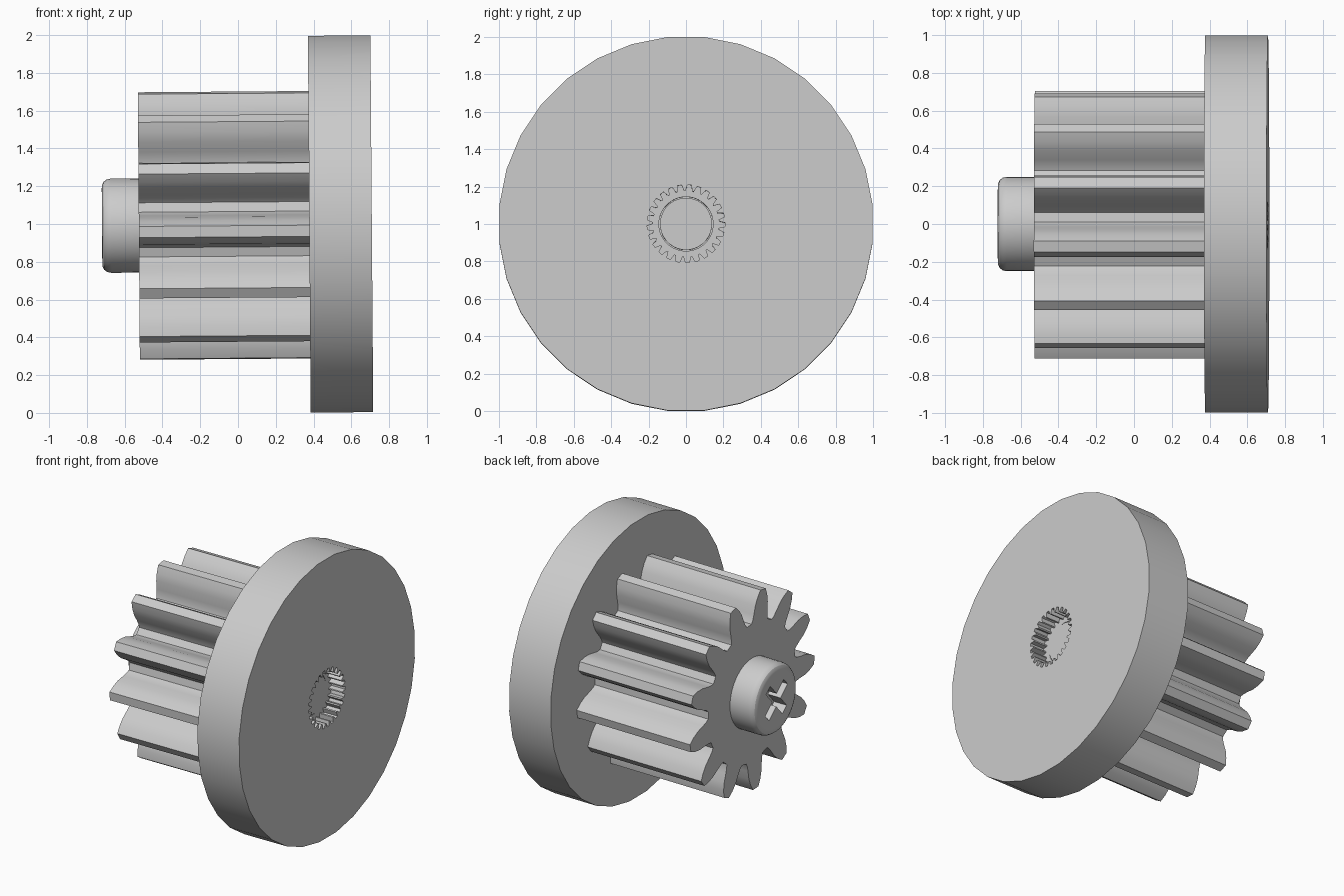
import bpy
from math import sin, cos, pi, radians

cube = bpy.data.objects.get("Cube")
if cube:
    bpy.data.objects.remove(cube)

TILT = -0.0075          # the shaft leans very slightly
AXIS_Z = 0.996

grey = bpy.data.materials.new("light_grey")
grey.use_nodes = True
COLOUR = (0.6, 0.6, 0.6, 1)
grey.diffuse_color = COLOUR
grey.node_tree.nodes["Principled BSDF"].inputs["Base Color"].default_value = COLOUR


def polar(r, a):
    """Point of a cross-section; the angle runs from the front (-y) upward."""
    return (-r * cos(a), r * sin(a))


def circle(n=32):
    return [polar(1, 2 * pi * (i + 0.5) / n) for i in range(n)]


def loft(name, outline, rings):
    """Sweep a closed outline along x through (x, scale) rings and cap the ends."""
    n = len(outline)
    verts = [(x, y * s, z * s) for x, s in rings for y, z in outline]
    faces = [(k * n + i, k * n + (i + 1) % n, (k + 1) * n + (i + 1) % n, (k + 1) * n + i)
             for k in range(len(rings) - 1) for i in range(n)]
    faces.append(tuple(reversed(range(n))))
    faces.append(tuple(range((len(rings) - 1) * n, len(rings) * n)))
    mesh = bpy.data.meshes.new(name)
    mesh.from_pydata(verts, [], faces)
    mesh.materials.append(grey)
    obj = bpy.data.objects.new(name, mesh)
    bpy.context.collection.objects.link(obj)
    # consistent outward normals
    import bmesh
    bm = bmesh.new()
    bm.from_mesh(mesh)
    bmesh.ops.recalc_face_normals(bm, faces=bm.faces)
    bm.to_mesh(mesh)
    bm.free()
    return obj


def activate(obj):
    bpy.ops.object.select_all(action='DESELECT')
    obj.select_set(True)
    bpy.context.view_layer.objects.active = obj


def cut(obj, cutter):
    activate(obj)
    mod = obj.modifiers.new("cut", 'BOOLEAN')
    mod.operation = 'DIFFERENCE'
    mod.solver = 'EXACT'
    mod.object = cutter
    bpy.ops.object.modifier_apply(modifier=mod.name)
    bpy.data.objects.remove(cutter)


# Gear with involute-like teeth: (radius, half angle in degrees) of one flank
TEETH = 13
FLANK = [(0.497, 10.9), (0.52, 9.3), (0.555, 8.1), (0.615, 6.7), (0.665, 4.8), (0.711, 2.4)]
gear_outline = []
for t in range(TEETH):
    mid = radians(-2.8) + 2 * pi * t / TEETH
    gear_outline += [polar(r, mid - radians(h)) for r, h in FLANK]
    gear_outline += [polar(r, mid + radians(h)) for r, h in reversed(FLANK)]
gear = loft("gear", gear_outline, [(-0.525, 1), (0.3775, 1)])

# Disc with a splined socket and a bore
disc = loft("disc", circle(), [(0.3775, 1.002), (0.7085, 1.002)])
SPLINES = 25
spline_outline = []
for t in range(SPLINES):
    for r, f in ((0.176, 0), (0.176, 0.2), (0.208, 0.4), (0.208, 0.8)):
        spline_outline.append(polar(r, 2 * pi * (t + f) / SPLINES))
cut(disc, loft("socket_cutter", spline_outline, [(0.6, 1), (0.8, 1)]))
cut(disc, loft("bore_cutter", circle(), [(0.3, 0.145), (0.65, 0.145)]))

# Screw shank filling the bore
shank = loft("screw_shank", circle(), [(0.37, 0.139), (0.605, 0.139)])

# Screw head with rounded rim and cross recess
head = loft("screw_head", circle(48), [(-0.52, 0.25), (-0.672, 0.25), (-0.693, 0.246),
                                       (-0.71, 0.234), (-0.718, 0.218), (-0.72, 0.2)])
ARM, HALF = 0.14, 0.032
cross = []
for k in range(4):
    a = radians(48) + k * pi / 2
    for u, v in ((HALF, -HALF), (ARM, -HALF), (ARM, HALF)):
        cross.append((u * cos(a) - v * sin(a), u * sin(a) + v * cos(a)))
cut(head, loft("recess_cutter", cross, [(-0.8, 1), (-0.62, 1)]))

# Smooth shading and the common lean
for obj in (gear, disc, shank, head):
    activate(obj)
    bpy.ops.object.shade_smooth_by_angle(angle=radians(25))
    obj.rotation_euler = (0, TILT, 0)
    obj.location = (0, 0, AXIS_Z)
